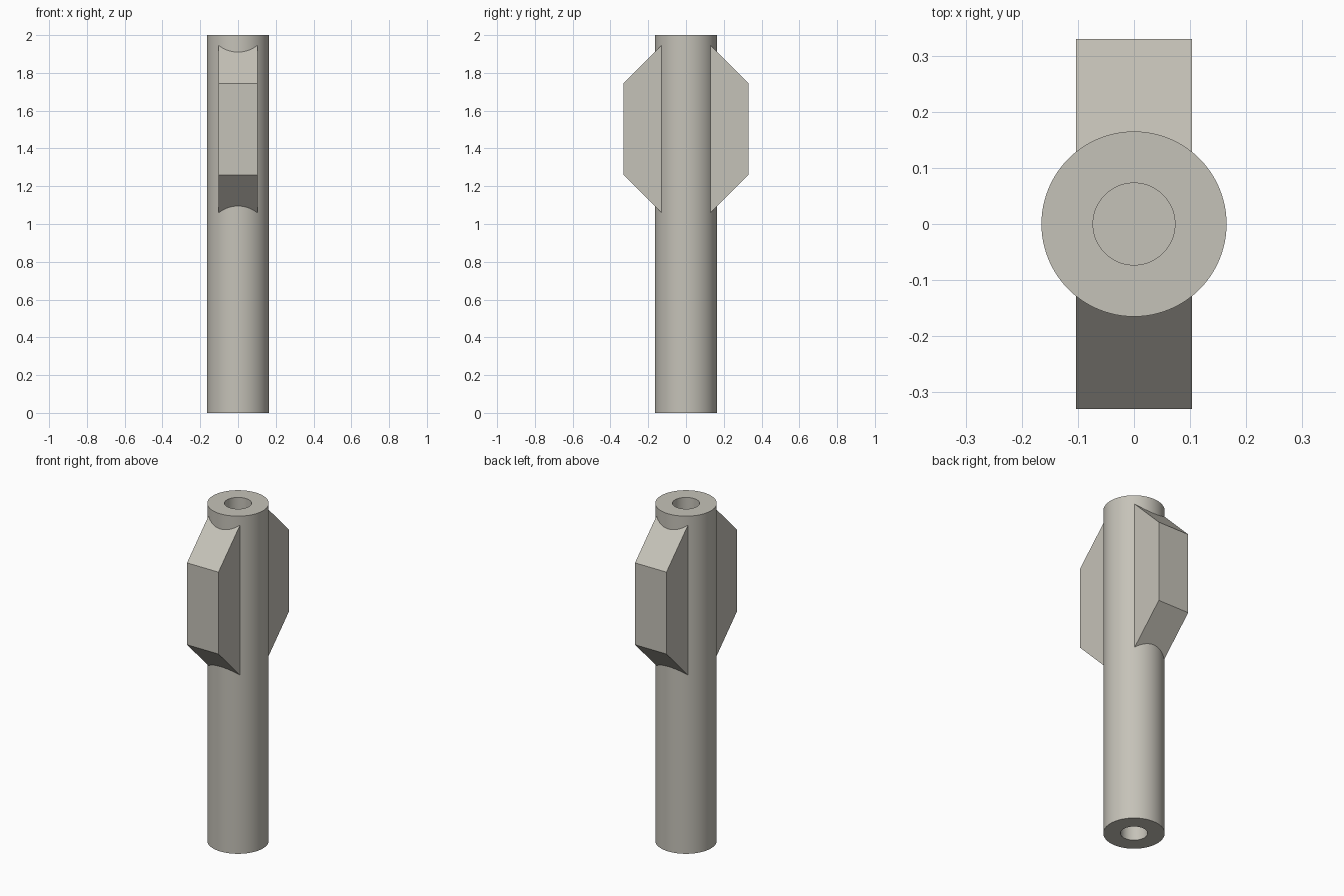
import bpy, bmesh, math
from mathutils import Vector

if "Cube" in bpy.data.objects:
    bpy.data.objects.remove(bpy.data.objects["Cube"])

grey = bpy.data.materials.new("warm_grey")
grey.diffuse_color = (0.56, 0.54, 0.48, 1)
grey.use_nodes = True
grey.node_tree.nodes["Principled BSDF"].inputs["Base Color"].default_value = grey.diffuse_color


def finish(name, bm, smooth=False):
    bmesh.ops.remove_doubles(bm, verts=bm.verts[:], dist=1e-5)
    bmesh.ops.recalc_face_normals(bm, faces=bm.faces[:])
    mesh = bpy.data.meshes.new(name)
    bm.to_mesh(mesh)
    bm.free()
    mesh.materials.append(grey)
    obj = bpy.data.objects.new(name, mesh)
    bpy.context.collection.objects.link(obj)
    if smooth:
        bpy.ops.object.select_all(action='DESELECT')
        obj.select_set(True)
        bpy.context.view_layer.objects.active = obj
        bpy.ops.object.shade_smooth_by_angle(angle=math.radians(30))
    return obj


# Round shaft with a blind bore in each end, turned from a half section
R, BORE, DEPTH, H = 0.165, 0.073, 0.4, 2.0
section = [(0, DEPTH), (BORE, DEPTH), (BORE, 0), (R, 0),
           (R, H), (BORE, H), (BORE, H - DEPTH), (0, H - DEPTH)]
bm = bmesh.new()
verts = [bm.verts.new((r, 0, z)) for r, z in section]
edges = [bm.edges.new(pair) for pair in zip(verts, verts[1:])]
bmesh.ops.spin(bm, geom=verts + edges, cent=(0, 0, 0), axis=(0, 0, 1),
               angle=math.tau, steps=96, use_merge=True)
finish("shaft", bm, smooth=True)

# Chamfered fins, front and back, rooted inside the shaft wall
W = 0.103
outline = [(0.10, 1.03), (0.33, 1.26), (0.33, 1.745), (0.10, 1.975)]
for name, side in (("front_fin", -1), ("back_fin", 1)):
    bm = bmesh.new()
    face = bm.faces.new([bm.verts.new((-W, side * y, z)) for y, z in outline])
    new = bmesh.ops.extrude_face_region(bm, geom=[face])["geom"]
    bmesh.ops.translate(bm, vec=Vector((2 * W, 0, 0)),
                        verts=[v for v in new if isinstance(v, bmesh.types.BMVert)])
    finish(name, bm)
